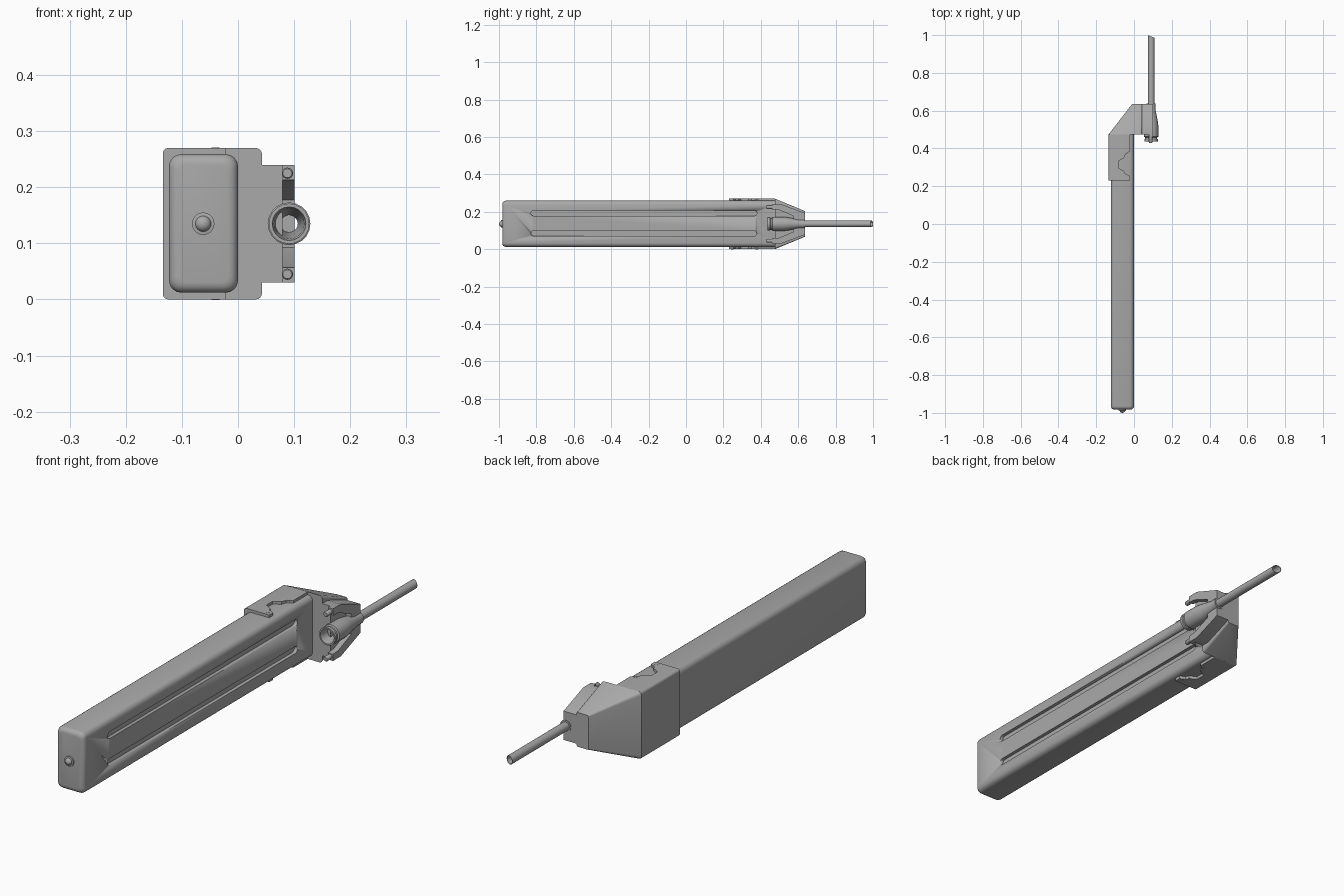
import bpy, bmesh, math
from mathutils import Vector

if "Cube" in bpy.data.objects:
    bpy.data.objects.remove(bpy.data.objects["Cube"], do_unlink=True)

grey = bpy.data.materials.new("plain grey")
grey.use_nodes = True
grey.diffuse_color = (0.4, 0.4, 0.4, 1)
grey.node_tree.nodes["Principled BSDF"].inputs["Base Color"].default_value = grey.diffuse_color


def finish(name, bm, angle=35):
    bmesh.ops.recalc_face_normals(bm, faces=bm.faces)
    mesh = bpy.data.meshes.new(name)
    bm.to_mesh(mesh)
    bm.free()
    mesh.materials.append(grey)
    ob = bpy.data.objects.new(name, mesh)
    bpy.context.collection.objects.link(ob)
    bpy.ops.object.select_all(action="DESELECT")
    ob.select_set(True)
    bpy.context.view_layer.objects.active = ob
    bpy.ops.object.shade_smooth_by_angle(angle=math.radians(angle))
    return ob


def loft(bm, rings):
    rows = [[bm.verts.new(p) for p in ring] for ring in rings]
    n = len(rows[0])
    for a, b in zip(rows, rows[1:]):
        for i in range(n):
            bm.faces.new((a[i], a[(i + 1) % n], b[(i + 1) % n], b[i]))
    bm.faces.new(rows[0])
    bm.faces.new(rows[-1])


def round_rect(x0, x1, z0, z1, y, r, steps=4):
    ring = []
    corners = ((x1 - r, z1 - r), (x0 + r, z1 - r), (x0 + r, z0 + r), (x1 - r, z0 + r))
    for k, (cx, cz) in enumerate(corners):
        for s in range(steps + 1):
            a = math.pi / 2 * (k + s / steps)
            ring.append((cx + r * math.cos(a), y, cz + r * math.sin(a)))
    return ring


def slab_x(name, outline, x0, x1):
    """Extrude a (y, z) outline along x."""
    bm = bmesh.new()
    loft(bm, [[(x, y, z) for y, z in outline] for x in (x0, x1)])
    return finish(name, bm)


def lathe(name, profile, cx, cz, segments=24, closed=False):
    """Spin a (radius, y) profile about an axis along y."""
    bm = bmesh.new()
    vs = [bm.verts.new((cx + r, y, cz)) for r, y in profile]
    edges = [bm.edges.new(p) for p in zip(vs, vs[1:])]
    if closed:
        edges.append(bm.edges.new((vs[-1], vs[0])))
    bmesh.ops.spin(bm, geom=vs + edges, cent=(cx, 0, cz), axis=(0, 1, 0),
                   angle=math.tau, steps=segments)
    bmesh.ops.remove_doubles(bm, verts=bm.verts, dist=1e-5)
    return bm


MID = 0.135

# Long rounded handle with a softened front end
bm = bmesh.new()
R = 0.022
rings = []
for s in range(5):
    a = math.pi / 2 * s / 4
    inset = 0.018 * (1 - math.sin(a))
    rings.append(round_rect(-0.123 + inset, -inset, 0.012 + inset, 0.259 - inset,
                            -0.982 + 0.018 * (1 - math.cos(a)), R - inset * 0.5))
rings.append(round_rect(-0.123, 0, 0.012, 0.259, 0.48, R))
loft(bm, rings)
handle = finish("handle", bm)

# Two long round-ended grooves in the handle side
for z in (0.084, 0.192):
    outline = []
    for cy, start in ((0.365, -90), (-0.815, 90)):
        for s in range(9):
            a = math.radians(start + 180 * s / 8)
            outline.append((cy + 0.014 * math.cos(a), z + 0.014 * math.sin(a)))
    cutter = slab_x("groove_cutter", outline, -0.014, 0.02)
    cutter.hide_render = True
    bpy.context.view_layer.objects.active = handle
    mod = handle.modifiers.new("groove", "BOOLEAN")
    mod.object = cutter
    mod.solver = "EXACT"
    bpy.ops.object.modifier_apply(modifier=mod.name)
    bpy.data.objects.remove(cutter, do_unlink=True)

# Button on the front end
finish("end_button", lathe("end_button", [(0, -1), (0.008, -0.998), (0.013, -0.993),
       (0.014, -0.989), (0.02, -0.988), (0.02, -0.975)], -0.062, MID))

# Sleeve around the handle, notched on the open side
bm = bmesh.new()
plan = [(-0.134, 0.23), (-0.022, 0.23), (-0.022, 0.255), (-0.045, 0.265), (-0.052, 0.28),
        (-0.08, 0.295), (-0.08, 0.335), (-0.052, 0.35), (-0.045, 0.37), (-0.022, 0.385),
        (-0.022, 0.475), (-0.134, 0.475)]
loft(bm, [[(x, y, z) for x, y in plan] for z in (0, 0.27)])
long_edges = [e for e in bm.edges if all(v.co.x < -0.13 for v in e.verts)
              and abs(e.verts[0].co.y - e.verts[1].co.y) > 0.1]
bmesh.ops.bevel(bm, geom=long_edges, offset=0.01, segments=4, profile=0.5, affect="EDGES")
finish("sleeve", bm)

# Pin heads on the sleeve, above and below
for z in (0.0015, 0.2685):
    for y in (0.247, 0.378):
        bm = bmesh.new()
        bmesh.ops.create_cone(bm, cap_ends=True, segments=16, radius1=0.007, radius2=0.007, depth=0.005)
        bmesh.ops.translate(bm, verts=bm.verts, vec=(-0.04, y, z))
        finish("sleeve_pin", bm)

# Tapered head behind the sleeve
bm = bmesh.new()
loft(bm, [round_rect(-0.134, 0.043, 0, 0.27, 0.475, 0.012),
          round_rect(-0.01, 0.043, 0.066, 0.204, 0.635, 0.006)])
finish("tapered_head", bm)


def mirrored(half):
    """Complete a (y, z offset) half outline across the middle height."""
    return [(y, MID + d) for y, d in half] + [(y, MID - d) for y, d in reversed(half)]


# Bracket plate and the claw on it
slab_x("bracket_plate", mirrored([(0.475, 0.105), (0.51, 0.105), (0.635, 0.058)]), 0.04, 0.079)
slab_x("claw", mirrored([(0.575, 0.042), (0.495, 0.075), (0.46, 0.078), (0.46, 0.105),
                         (0.51, 0.105), (0.635, 0.058)]), 0.079, 0.101)

# Pegs at the claw tips
for side in (-1, 1):
    finish("claw_peg", lathe("claw_peg", [(0, 0.43), (0.008, 0.43), (0.01, 0.433),
           (0.01, 0.47)], 0.088, MID + side * 0.09, 16))

# Hollow hub, collar and tube with a slanted tip
AX = 0.091
finish("hub", lathe("hub", [(0.0155, 0.63), (0.0155, 0.57), (0.027, 0.45), (0.03, 0.437),
       (0.036, 0.437), (0.036, 0.449), (0.032, 0.451), (0.032, 0.459), (0.038, 0.462),
       (0.038, 0.52), (0.034, 0.55), (0.024, 0.6), (0.024, 0.637), (0.0155, 0.637)],
       AX, MID, 20, True))
tube = lathe("tube", [(0.0155, 0.6), (0.0175, 0.6), (0.0175, 1), (0.0155, 1)], AX, MID, 20, True)
for v in tube.verts:
    if v.co.y > 0.9:
        v.co.y -= (v.co.x - AX + 0.0175) * 0.4
finish("tube", tube)
